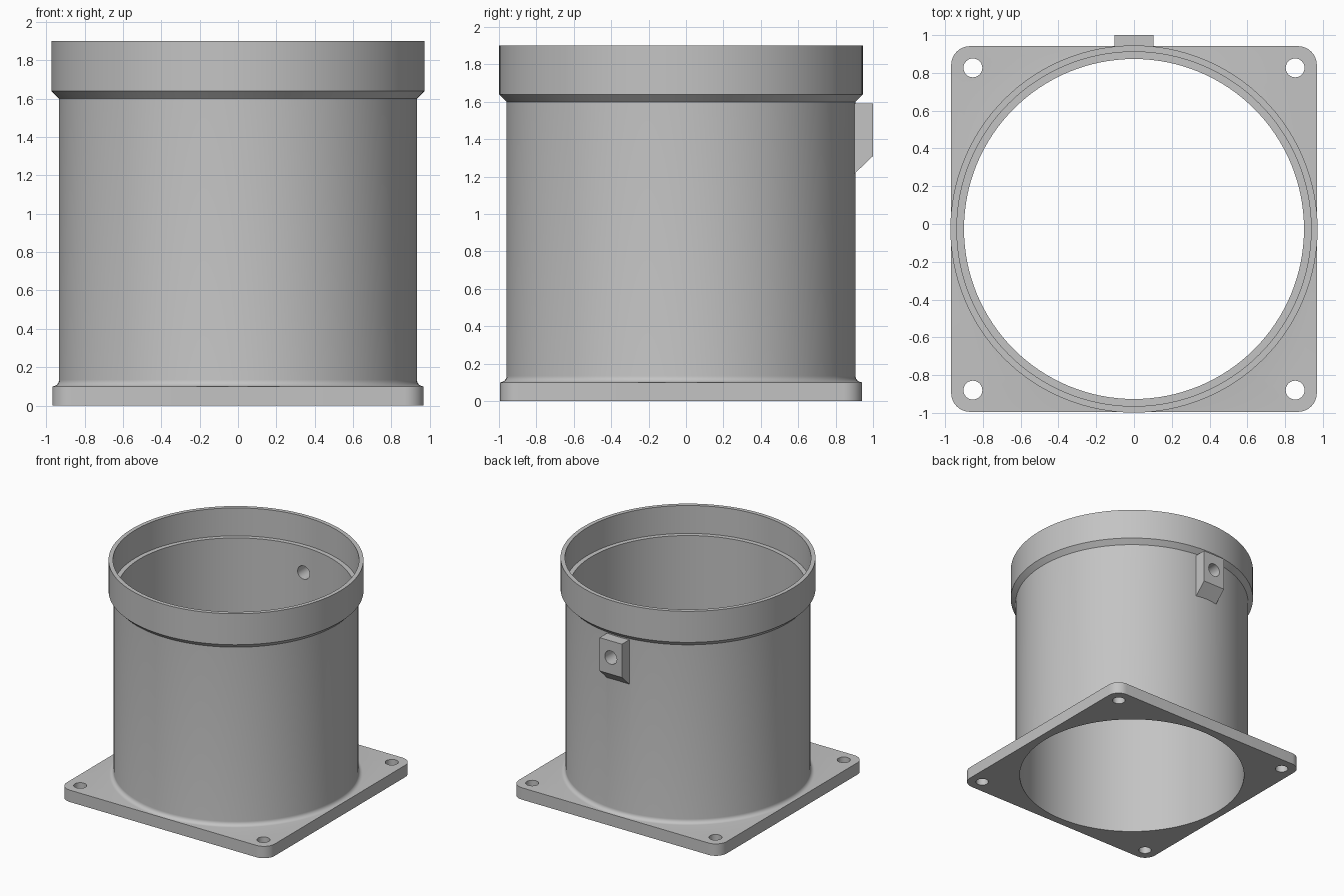
import bpy, bmesh, math

cube = bpy.data.objects.get("Cube")
if cube:
    bpy.data.objects.remove(cube, do_unlink=True)

CY = -0.0265          # y of the tube axis
SEGMENTS = 128

grey = bpy.data.materials.new("plain grey")
grey.use_nodes = True
colour = (0.55, 0.55, 0.55, 1)
grey.diffuse_color = colour
grey.node_tree.nodes["Principled BSDF"].inputs["Base Color"].default_value = colour


def make_object(name, bm):
    bmesh.ops.recalc_face_normals(bm, faces=bm.faces[:])
    mesh = bpy.data.meshes.new(name)
    bm.to_mesh(mesh)
    bm.free()
    mesh.materials.append(grey)
    obj = bpy.data.objects.new(name, mesh)
    bpy.context.collection.objects.link(obj)
    return obj


def revolve(name, profile, segments=SEGMENTS, x=0, y=CY):
    """Solid of revolution about a vertical axis from (radius, z) points."""
    bm = bmesh.new()
    rings = []
    for r, z in profile:
        angles = [math.tau * i / segments for i in range(segments)]
        rings.append([bm.verts.new((x + r * math.cos(a), y + r * math.sin(a), z)) for a in angles])
    for low, high in zip(rings, rings[1:]):
        for i in range(segments):
            j = (i + 1) % segments
            bm.faces.new((low[i], low[j], high[j], high[i]))
    bm.faces.new(rings[0][::-1])
    bm.faces.new(rings[-1])
    return make_object(name, bm)


def extrude(name, points, offset):
    """Prism from a closed outline of 3D points."""
    bm = bmesh.new()
    face = bm.faces.new([bm.verts.new(p) for p in points])
    moved = bmesh.ops.extrude_face_region(bm, geom=[face])["geom"]
    bmesh.ops.translate(bm, vec=offset, verts=[v for v in moved if isinstance(v, bmesh.types.BMVert)])
    return make_object(name, bm)


def combine(target, other, operation):
    """Apply a boolean to the target and discard the other solid."""
    mod = target.modifiers.new("boolean", 'BOOLEAN')
    mod.operation, mod.solver, mod.object = operation, 'EXACT', other
    graph = bpy.context.evaluated_depsgraph_get()
    mesh = bpy.data.meshes.new_from_object(target.evaluated_get(graph))
    target.modifiers.clear()
    target.data = mesh
    bpy.data.objects.remove(other, do_unlink=True)


# Square base plate with rounded corners
half, corner = 0.968, 0.1
outline = []
for k, (sx, sy) in enumerate([(1, 1), (-1, 1), (-1, -1), (1, -1)]):
    for i in range(9):
        a = math.pi / 2 * (k + i / 8)
        outline.append((sx * (half - corner) + corner * math.cos(a),
                        CY + sy * (half - corner) + corner * math.sin(a), 0))
body = extrude("flanged_tube", outline, (0, 0, 0.1))

# Tube with a base fillet and a wider collar on a chamfer
wall, fillet = 0.933, 0.034
profile = [(wall + fillet, 0.05)]
for i in range(7):
    a = math.pi / 2 * i / 6
    profile.append((wall + fillet * (1 - math.sin(a)), 0.1 + fillet * (1 - math.cos(a))))
profile += [(wall, 1.6), (0.972, 1.639), (0.972, 1.9)]
combine(body, revolve("tube", profile), 'UNION')

# Screw boss on the back with a sloped underside
side = [(0.885, 1.59), (1.0, 1.59), (1.0, 1.31), (0.885, 1.2)]
combine(body, extrude("boss", [(-0.104, y, z) for y, z in side], (0.208, 0, 0)), 'UNION')

# Bore with a stepped socket at the top
bore = [(0.9, -0.1), (0.9, 1.665), (0.938, 1.665), (0.938, 2.0)]
combine(body, revolve("bore", bore), 'DIFFERENCE')

# Corner mounting holes
for sx in (-1, 1):
    for sy in (-1, 1):
        hole = revolve("corner_hole", [(0.05, -0.1), (0.05, 0.2)], 32, sx * 0.853, CY + sy * 0.853)
        combine(body, hole, 'DIFFERENCE')

# Cross hole through the boss and the wall
ring = [math.tau * i / 32 for i in range(32)]
pin = [(0.056 * math.cos(a), 0.7, 1.45 + 0.056 * math.sin(a)) for a in ring]
combine(body, extrude("boss_hole", pin, (0, 0.5, 0)), 'DIFFERENCE')

# Smooth round walls, crisp edges
bpy.ops.object.select_all(action='DESELECT')
body.select_set(True)
bpy.context.view_layer.objects.active = body
bpy.ops.object.shade_smooth_by_angle(angle=math.radians(25))
